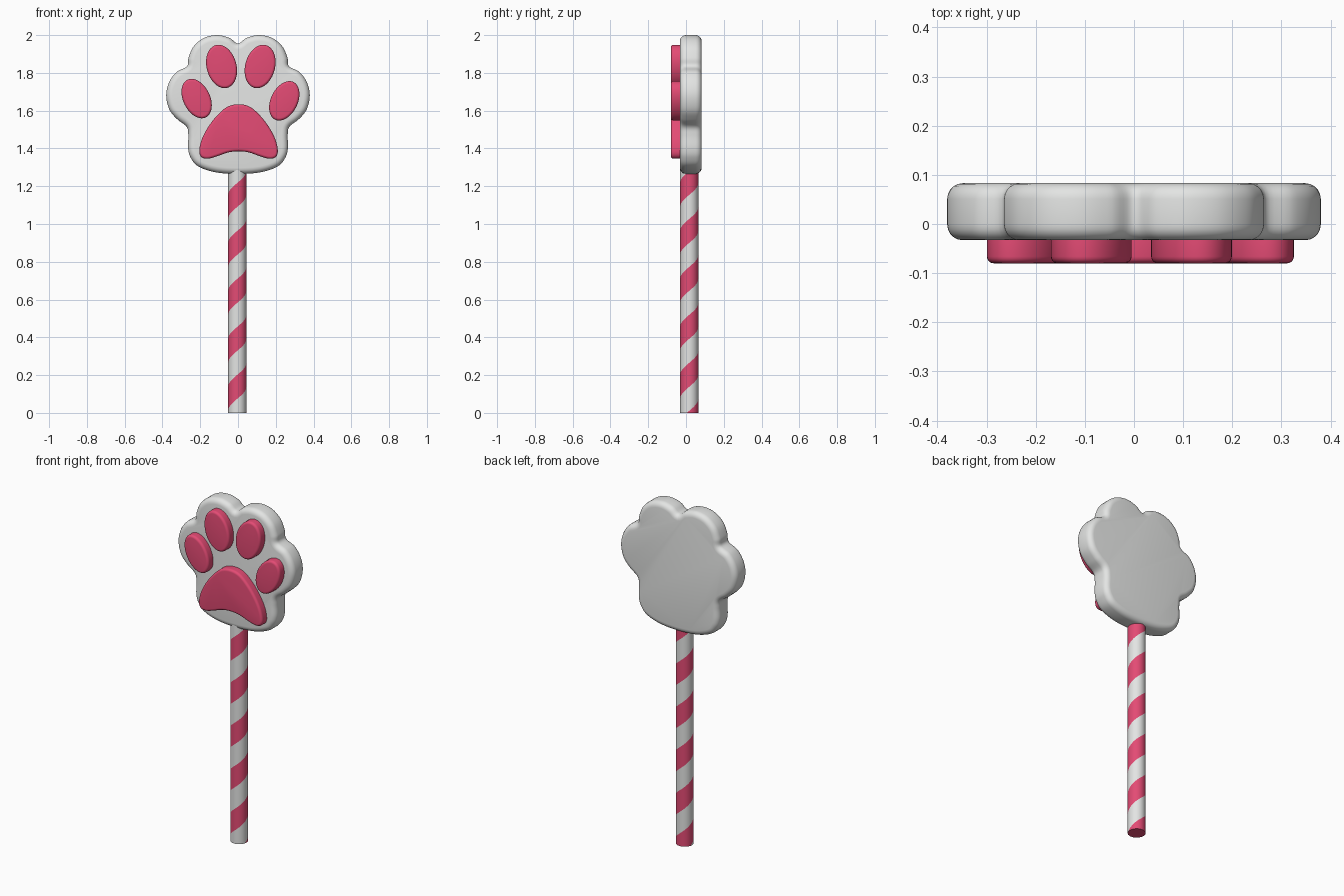
import bpy, bmesh, math
from mathutils import Vector

if "Cube" in bpy.data.objects:
    bpy.data.objects.remove(bpy.data.objects["Cube"])


def material(name, rgb):
    m = bpy.data.materials.new(name)
    m.diffuse_color = (*rgb, 1)
    m.use_nodes = True
    m.node_tree.nodes["Principled BSDF"].inputs["Base Color"].default_value = m.diffuse_color
    return m


WHITE = material("soft white", (0.77, 0.78, 0.77))
PINK = material("raspberry pink", (0.77, 0.07, 0.175))


def finish(bm, name, mats):
    bmesh.ops.recalc_face_normals(bm, faces=bm.faces)
    me = bpy.data.meshes.new(name)
    bm.to_mesh(me)
    bm.free()
    ob = bpy.data.objects.new(name, me)
    bpy.context.collection.objects.link(ob)
    for m in mats:
        me.materials.append(m)
    bpy.ops.object.select_all(action='DESELECT')
    ob.select_set(True)
    bpy.context.view_layer.objects.active = ob
    bpy.ops.object.shade_smooth_by_angle(angle=math.radians(35))
    return ob


def mirrored(half):
    """Closed clockwise outline from a right half that starts and ends on x = 0."""
    return half + [(-x, z) for x, z in half[-2:0:-1]]


def smooth_loop(pts, steps=6):
    """Closed Catmull-Rom curve through the points."""
    p = [Vector(q) for q in pts]
    n, out = len(p), []
    for i in range(n):
        a, b, c, d = p[i - 1], p[i], p[(i + 1) % n], p[(i + 2) % n]
        for s in range(steps):
            t = s / steps
            out.append(0.5 * (2 * b + (c - a) * t + (2 * a - 5 * b + 4 * c - d) * t * t
                              + (3 * b - a - 3 * c + d) * t ** 3))
    return out


def plate(name, loop, y0, y1, r, mat, segs=5):
    """Outline in xz extruded from y0 to y1 with rounded rims of radius r."""
    n = len(loop)
    inward = []
    for i in range(n):
        t = (loop[(i + 1) % n] - loop[i - 1]).normalized()
        inward.append(Vector((t.y, -t.x)))
    angles = [math.pi / 2 * k / segs for k in range(segs + 1)]
    section = [(y0 + r - r * math.cos(a), r - r * math.sin(a)) for a in angles]
    section += [(y1 - r + r * math.cos(a), r - r * math.sin(a)) for a in reversed(angles)]
    bm = bmesh.new()
    rings = []
    for y, inset in section:
        pts = [p + d * inset for p, d in zip(loop, inward)]
        rings.append([bm.verts.new((q.x, y, q.y)) for q in pts])
    for a, b in zip(rings, rings[1:]):
        for i in range(n):
            j = (i + 1) % n
            bm.faces.new((a[i], a[j], b[j], b[i]))
    bm.faces.new(rings[0])
    bm.faces.new(rings[-1])
    return finish(bm, name, [mat])


# paw-shaped head
paw = mirrored([(0, 1.955), (0.045, 1.985), (0.11, 2.0), (0.18, 1.985), (0.235, 1.94),
                (0.262, 1.88), (0.27, 1.835), (0.325, 1.805), (0.365, 1.75), (0.38, 1.68),
                (0.363, 1.605), (0.32, 1.553), (0.272, 1.515), (0.263, 1.47), (0.264, 1.40),
                (0.25, 1.35), (0.21, 1.305), (0.12, 1.274), (0, 1.265)])
plate("paw_head", smooth_loop(paw), -0.033, 0.083, 0.032, WHITE)

# large palm pad
palm = mirrored([(0, 1.634), (0.06, 1.62), (0.115, 1.573), (0.163, 1.51), (0.196, 1.445),
                 (0.208, 1.385), (0.195, 1.353), (0.16, 1.346), (0.11, 1.36),
                 (0.055, 1.379), (0, 1.385)])
plate("palm_pad", [p + Vector((0.003, 0)) for p in smooth_loop(palm)],
      -0.08, 0.0, 0.014, PINK)

# four toe pads: centre x, centre z, half width, half height, tilt
for name, cx, cz, a, b, tilt in (
        ("toe_inner_left", -0.087, 1.834, 0.079, 0.117, -15),
        ("toe_inner_right", 0.117, 1.834, 0.079, 0.117, 15),
        ("toe_outer_left", -0.219, 1.664, 0.071, 0.111, -26),
        ("toe_outer_right", 0.245, 1.652, 0.071, 0.111, 26)):
    c, s = math.cos(math.radians(tilt)), math.sin(math.radians(tilt))
    loop = []
    for i in range(48):
        u = a * math.sin(math.tau * i / 48)
        v = b * math.cos(math.tau * i / 48)
        loop.append(Vector((cx + u * c + v * s, cz - u * s + v * c)))
    plate(name, loop, -0.08, 0.0, 0.014, PINK)

# stick with a spiral stripe: slanted bands, cut level at both ends
SIDES, PITCH, RADIUS, TOP = 24, 0.254, 0.048, 1.3
bm = bmesh.new()
bands = []
for j in range(-4, 14):
    row = []
    for i in range(SIDES + 1):
        t = i / SIDES
        ang = math.tau * t - math.pi / 2            # starts at the front
        z = 0.138 - PITCH / 4 + PITCH * (j / 2 + t)
        row.append(bm.verts.new((-0.004 + RADIUS * math.cos(ang),
                                 0.017 + RADIUS * math.sin(ang), z)))
    bands.append(row)
for j, (lo, hi) in enumerate(zip(bands, bands[1:])):
    for i in range(SIDES):
        f = bm.faces.new((lo[i], lo[i + 1], hi[i + 1], hi[i]))
        f.material_index = j % 2
bmesh.ops.remove_doubles(bm, verts=bm.verts, dist=0.0005)
for z, d in ((0, -1), (TOP, 1)):
    bmesh.ops.bisect_plane(bm, geom=bm.verts[:] + bm.edges[:] + bm.faces[:], dist=1e-5,
                           plane_co=(0, 0, z), plane_no=(0, 0, d), clear_outer=True)
    rim = [e for e in bm.edges if all(abs(v.co.z - z) < 1e-4 for v in e.verts)]
    for f in bmesh.ops.edgeloop_fill(bm, edges=rim)["faces"]:
        f.material_index = 0
finish(bm, "striped_stick", [PINK, WHITE])
